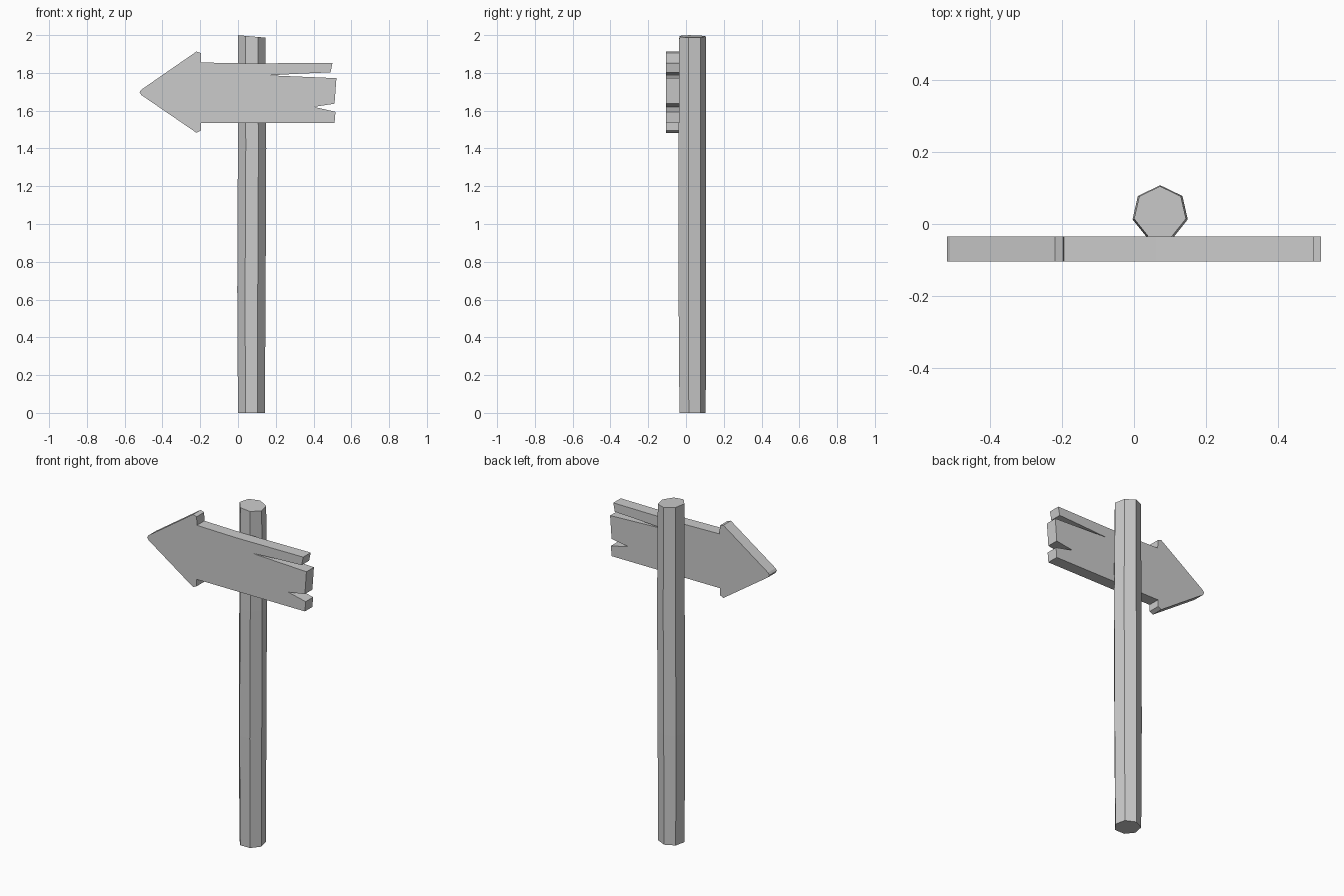
import bpy, bmesh
from math import sin, cos, tau

if "Cube" in bpy.data.objects:
    bpy.data.objects.remove(bpy.data.objects["Cube"])


def make_object(name, bm):
    bmesh.ops.recalc_face_normals(bm, faces=bm.faces)
    mesh = bpy.data.meshes.new(name)
    bm.to_mesh(mesh)
    bm.free()
    obj = bpy.data.objects.new(name, mesh)
    bpy.context.collection.objects.link(obj)
    return obj


# Post: slightly uneven seven-sided pole with a slanted top
SIDES = 7
rings = [  # height, centre x, centre y, radius, slope of the ring
    (0.00, 0.071, 0.031, 0.073, 0.0),
    (0.65, 0.071, 0.030, 0.077, 0.0),
    (1.40, 0.0745, 0.030, 0.077, 0.0),
    (1.993, 0.0725, 0.031, 0.074, -0.09),
]
bm = bmesh.new()
loops = []
for z, cx, cy, r, slope in rings:
    loops.append([bm.verts.new((cx + r * sin(tau * i / SIDES),
                                cy + r * cos(tau * i / SIDES),
                                z + slope * r * sin(tau * i / SIDES)))
                  for i in range(SIDES)])
for a, b in zip(loops, loops[1:]):
    for i in range(SIDES):
        j = (i + 1) % SIDES
        bm.faces.new((a[i], a[j], b[j], b[i]))
bm.faces.new(loops[0])
bm.faces.new(loops[-1])
make_object("post", bm)

# Arrow board: outline with a splintered tail, extruded backwards
outline = [
    (-0.521, 1.698), (-0.512, 1.711), (-0.220, 1.913), (-0.197, 1.905),
    (-0.195, 1.855), (0.06, 1.85), (0.50, 1.853), (0.49, 1.803),
    (0.33, 1.796), (0.165, 1.787), (0.33, 1.78), (0.521, 1.772),
    (0.511, 1.637), (0.402, 1.62), (0.516, 1.594), (0.511, 1.535),
    (-0.197, 1.535), (-0.197, 1.494), (-0.220, 1.483), (-0.512, 1.683),
]
FRONT, BACK = -0.105, -0.035
bm = bmesh.new()
face = bm.faces.new([bm.verts.new((x, FRONT, z)) for x, z in outline])
ext = bmesh.ops.extrude_face_region(bm, geom=[face], use_keep_orig=True)
verts = [g for g in ext["geom"] if isinstance(g, bmesh.types.BMVert)]
bmesh.ops.translate(bm, verts=verts, vec=(0, BACK - FRONT, 0))
make_object("arrow_board", bm)
